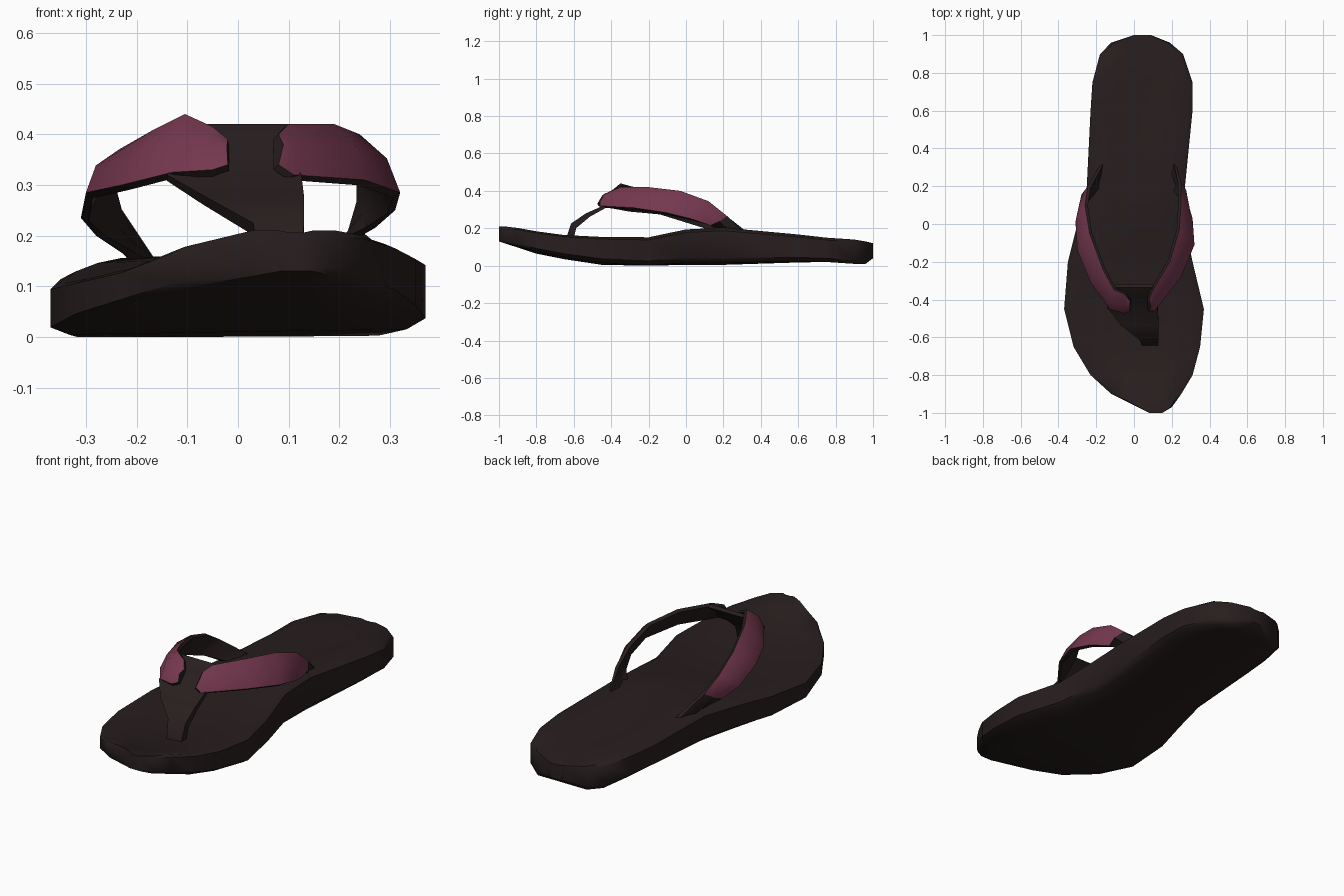
import bpy, bmesh
from mathutils import Vector

cube = bpy.data.objects.get("Cube")
if cube:
    bpy.data.objects.remove(cube, do_unlink=True)


def material(name, rgb):
    m = bpy.data.materials.new(name)
    m.use_nodes = True
    m.diffuse_color = (*rgb, 1)
    m.node_tree.nodes["Principled BSDF"].inputs["Base Color"].default_value = (*rgb, 1)
    return m


dark = material("dark brown rubber", (.021, .013, .013))
plum = material("plum fabric", (.178, .039, .077))


def loft(name, rings, is_plum=None):
    """Skin closed rings of points; is_plum(ring, side) picks coloured faces."""
    bm = bmesh.new()
    rows = [[bm.verts.new(point) for point in ring] for ring in rings]
    count = len(rows[0])
    for i, (row, following) in enumerate(zip(rows, rows[1:])):
        for j in range(count):
            k = (j + 1) % count
            face = bm.faces.new((row[j], row[k], following[k], following[j]))
            face.material_index = int(bool(is_plum and is_plum(i, j)))
    bm.faces.new(rows[0])
    bm.faces.new(rows[-1])
    bmesh.ops.recalc_face_normals(bm, faces=bm.faces)
    mesh = bpy.data.meshes.new(name)
    bm.to_mesh(mesh)
    bm.free()
    mesh.materials.append(dark)
    mesh.materials.append(plum)
    ob = bpy.data.objects.new(name, mesh)
    bpy.context.collection.objects.link(ob)
    bpy.ops.object.select_all(action="DESELECT")
    ob.select_set(True)
    bpy.context.view_layer.objects.active = ob
    bpy.ops.object.shade_smooth_by_angle(angle=.8)


# Sole cross-section: one half (across, height), mirrored to the other half
half_section = [(.4, .95), (.92, 1), (1, .9), (1, .15), (.9, 0), (.4, 0)]
section = half_section + [(-across, height) for across, height in reversed(half_section)]

# Sole stations from toe to heel: y, right edge, left edge, bottom, top, sideways tilt
stations = [
    (-1, .08, .15, .13, .21, 0),
    (-.97, .02, .2, .12, .21, 0),
    (-.9, -.12, .25, .1, .19, .01),
    (-.8, -.23, .31, .07, .16, .02),
    (-.65, -.32, .35, .04, .14, .02),
    (-.45, -.37, .37, .01, .13, .02),
    (-.2, -.35, .31, 0, .14, .01),
    (0, -.3, .27, .01, .17, .02),
    (.2, -.25, .27, .01, .18, .02),
    (.6, -.23, .31, .02, .155, .01),
    (.75, -.22, .31, .02, .15, 0),
    (.9, -.18, .26, .01, .14, 0),
    (.96, -.12, .19, .01, .13, 0),
    (1, 0, .09, .04, .12, 0),
]
rings = []
for y, right, left, bottom, top, tilt in stations:
    middle, half_width = (right + left) / 2, (left - right) / 2
    rings.append([(middle + half_width * across, y,
                   max(0, bottom + (top - bottom) * height + tilt * across * (height + .3)))
                  for across, height in section])
loft("sole", rings)


def strap(name, side, steps):
    """Padded band; each step is an upper inner and a lower outer edge point."""
    thickness = .017
    steps = [(Vector(upper), Vector(lower)) for upper, lower in steps]
    middles = [(upper + lower) / 2 for upper, lower in steps]
    last = len(steps) - 1
    rings = []
    for i, (upper, lower) in enumerate(steps):
        tangent = middles[min(i + 1, last)] - middles[max(i - 1, 0)]
        out = tangent.cross(upper - lower).normalized() * side * thickness
        rings.append([upper, middles[i] + out, lower,
                      lower - out, middles[i] - out, upper - out])
    # Plum on the outward faces only, except the end tucked into the sole
    loft(name, rings, lambda i, j: j < 2 and i < last - 1)


strap("left_strap", 1, [
    ((.08, -.4, .4), (.08, -.46, .34)),
    ((.1, -.35, .42), (.11, -.46, .32)),
    ((.19, -.2, .42), (.25, -.28, .31)),
    ((.24, -.03, .4), (.32, -.11, .285)),
    ((.25, .12, .345), (.31, .03, .25)),
    ((.25, .22, .265), (.27, .13, .215)),
    ((.22, .32, .17), (.19, .21, .17)),
])
strap("right_strap", -1, [
    ((-.02, -.41, .39), (-.02, -.46, .34)),
    ((-.05, -.37, .415), (-.05, -.475, .33)),
    ((-.105, -.35, .44), (-.13, -.45, .325)),
    ((-.165, -.24, .41), (-.23, -.31, .3)),
    ((-.235, -.05, .37), (-.3, -.14, .285)),
    ((-.26, .1, .315), (-.31, .01, .235)),
    ((-.245, .2, .25), (-.28, .1, .2)),
    ((-.175, .32, .14), (-.19, .2, .14)),
])

# Bridge narrowing down to the toe post: right edge, left edge, y, z, thickness
bridge = [
    (-.1, .1, -.335, .42, .02),
    (-.1, .1, -.4, .37, .02),
    (-.14, .125, -.445, .32, .02),
    (-.07, .13, -.535, .28, .03),
    (.03, .13, -.615, .225, .04),
    (.045, .125, -.65, .12, .05),
]
rings = []
for right, left, y, z, thickness in bridge:
    back_y, back_z = y + thickness * .7, z - thickness * .6
    rings.append([(right, y, z), (left, y, z),
                  (left, back_y, back_z), (right, back_y, back_z)])
loft("toe_post_bridge", rings)
